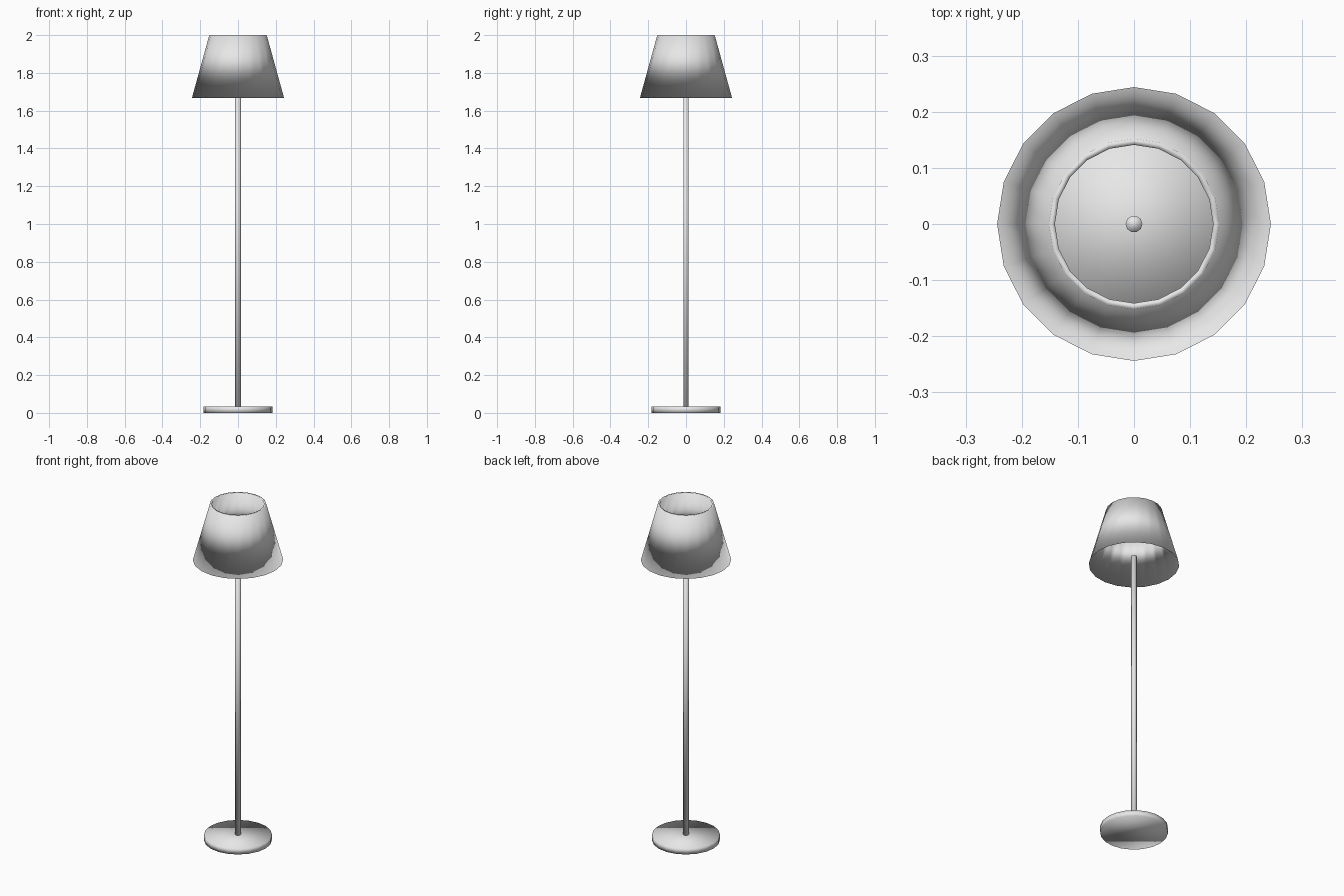
import bpy
import bmesh
from math import cos, sin, pi

cube = bpy.data.objects.get("Cube")
if cube:
    bpy.data.objects.remove(cube, do_unlink=True)

grey = bpy.data.materials.new("light_grey")
grey.use_nodes = True
colour = (0.8, 0.8, 0.8, 1)
grey.diffuse_color = colour
grey.node_tree.nodes["Principled BSDF"].inputs["Base Color"].default_value = colour


def turned(name, profile, sides, closed=False):
    """Turn an (r, z) profile, listed bottom to top, around z; cap the ends unless closed."""
    bm = bmesh.new()
    rings = []
    for r, z in profile:
        angles = [2 * pi * i / sides for i in range(sides)]
        rings.append([bm.verts.new((r * cos(a), r * sin(a), z)) for a in angles])
    pairs = list(zip(rings, rings[1:]))
    if closed:
        pairs.append((rings[-1], rings[0]))
    else:
        bm.faces.new(rings[0][::-1])
        bm.faces.new(rings[-1])
    for low, high in pairs:
        for i in range(sides):
            j = (i + 1) % sides
            bm.faces.new((low[i], low[j], high[j], high[i]))
    for face in bm.faces:
        face.smooth = True
    mesh = bpy.data.meshes.new(name)
    bm.to_mesh(mesh)
    bm.free()
    mesh.materials.append(grey)
    obj = bpy.data.objects.new(name, mesh)
    bpy.context.collection.objects.link(obj)
    return obj


# Round foot
turned("base", [(0.183, 0), (0.183, 0.035)], 20)

# Slim pole, ending inside the shade
turned("pole", [(0.015, 0.03), (0.015, 1.72)], 10)

# Open shade: outer wall, flat top rim, inner wall meeting at a thin lower edge
turned("shade", [(0.244, 1.667), (0.152, 2), (0.141, 2)], 20, closed=True)
